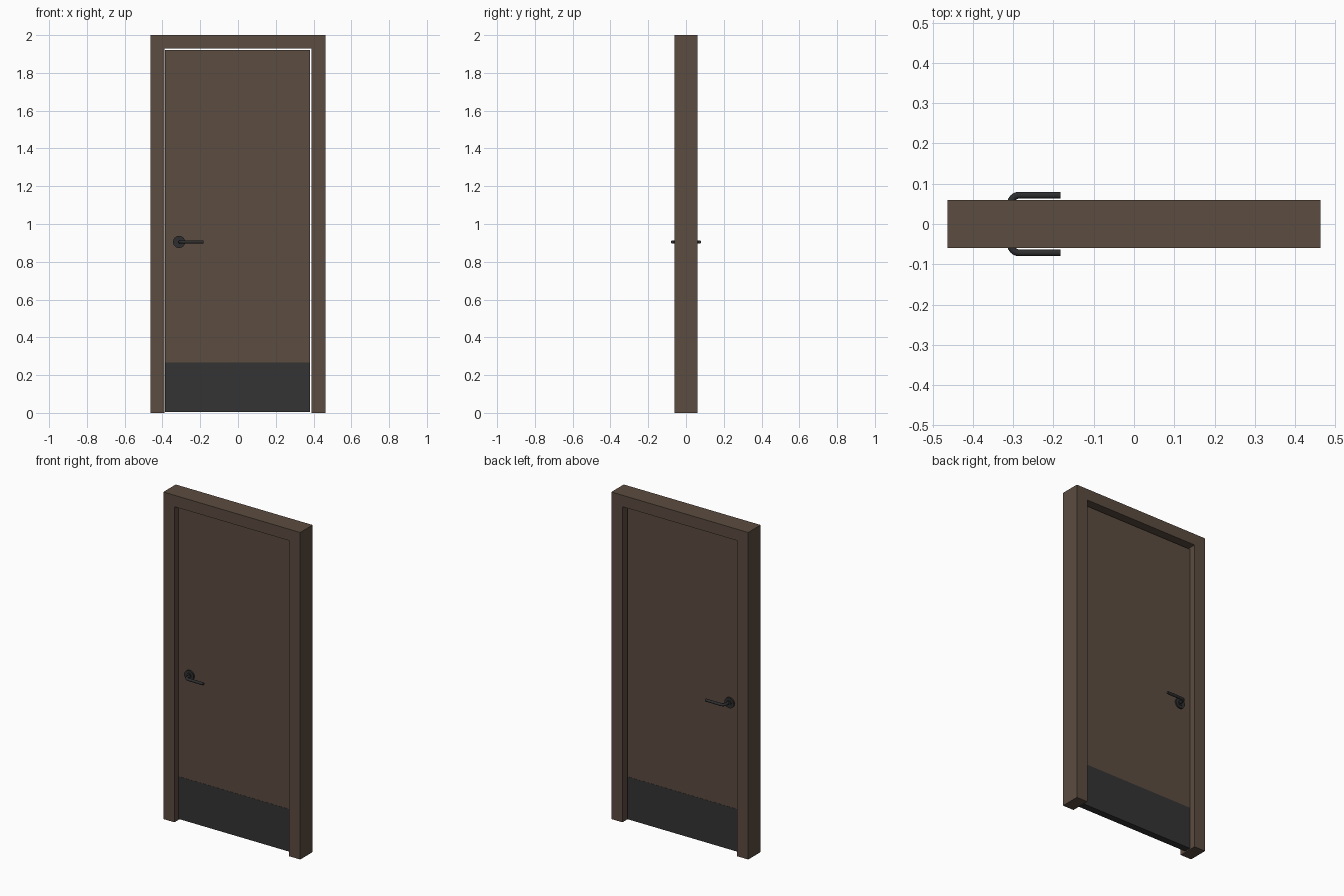
import bpy, bmesh, math
from mathutils import Vector, Matrix

if "Cube" in bpy.data.objects:
    bpy.data.objects.remove(bpy.data.objects["Cube"])


def material(name, rgb):
    m = bpy.data.materials.new(name)
    m.diffuse_color = (*rgb, 1)
    m.use_nodes = True
    m.node_tree.nodes["Principled BSDF"].inputs["Base Color"].default_value = m.diffuse_color
    return m


BROWN = material("brown_paint", (0.105, 0.072, 0.052))
PLATE = material("dark_grey_plate", (0.034, 0.034, 0.034))
METAL = material("black_metal", (0.027, 0.027, 0.029))


def finish(name, bm, mat, smooth=False):
    bmesh.ops.recalc_face_normals(bm, faces=bm.faces)
    me = bpy.data.meshes.new(name)
    bm.to_mesh(me)
    bm.free()
    me.materials.append(mat)
    ob = bpy.data.objects.new(name, me)
    bpy.context.collection.objects.link(ob)
    if smooth:
        bpy.ops.object.select_all(action='DESELECT')
        ob.select_set(True)
        bpy.context.view_layer.objects.active = ob
        bpy.ops.object.shade_smooth_by_angle(angle=math.radians(40))
    return ob


def box(name, lo, hi, mat):
    lo, hi = Vector(lo), Vector(hi)
    bm = bmesh.new()
    bmesh.ops.create_cube(bm, size=1, matrix=Matrix.LocRotScale(
        (lo + hi) / 2, None, hi - lo))
    return finish(name, bm, mat)


# Door frame: one U-shaped profile pushed through the wall depth
W, IN, TOP, HEAD, D = 0.463, 0.388, 2.0, 1.93, 0.06
outline = [(-W, 0), (-W, TOP), (W, TOP), (W, 0),
           (IN, 0), (IN, HEAD), (-IN, HEAD), (-IN, 0)]
bm = bmesh.new()
face = bm.faces.new([bm.verts.new((x, -D, z)) for x, z in outline])
ext = bmesh.ops.extrude_face_region(bm, geom=[face], use_keep_orig=True)
bmesh.ops.translate(bm, vec=(0, 2 * D, 0),
                    verts=[v for v in ext["geom"] if isinstance(v, bmesh.types.BMVert)])
finish("door_frame", bm, BROWN)

# Door leaf and the kick plate wrapped round its foot
box("door_leaf", (-0.387, -0.02, 0.265), (0.381, 0.02, 1.92), BROWN)
box("kick_plate", (-0.387, -0.021, 0.006), (0.381, 0.021, 0.266), PLATE)

# Handles on both sides
HX, HZ, LY = -0.312, 0.905, 0.0715


def disc(name, side, r, y0, y1):
    bm = bmesh.new()
    bmesh.ops.create_cone(
        bm, cap_ends=True, segments=32, radius1=r, radius2=r, depth=y1 - y0,
        matrix=Matrix.Translation((HX, side * (y0 + y1) / 2, HZ))
        @ Matrix.Rotation(math.pi / 2, 4, 'X'))
    finish(name, bm, METAL, True)


def lever(name, side):
    # Round bar: out of the door, round a bend, then along the door
    bend, r, n = 0.022, 0.0085, 16
    x0 = HX + 0.005
    path = [((x0, 0.02), 0.0)]
    for i in range(9):
        a = math.pi / 2 * i / 8
        path.append(((x0 + bend * (1 - math.cos(a)),
                      LY - bend + bend * math.sin(a)), a))
    path.append(((-0.183, LY), math.pi / 2))
    bm = bmesh.new()
    rings = []
    for (x, y), a in path:
        ring = []
        for k in range(n):
            t = 2 * math.pi * k / n
            ring.append(bm.verts.new((x + r * math.cos(t) * math.cos(a),
                                      side * (y - r * math.cos(t) * math.sin(a)),
                                      HZ + r * math.sin(t))))
        rings.append(ring)
    for p, q in zip(rings, rings[1:]):
        for k in range(n):
            bm.faces.new((p[k], p[(k + 1) % n], q[(k + 1) % n], q[k]))
    bm.faces.new(rings[0])
    bm.faces.new(rings[-1])
    finish(name, bm, METAL, True)


for label, side in (("front", -1), ("back", 1)):
    disc(label + "_handle_rose", side, 0.032, 0.019, 0.029)
    disc(label + "_handle_collar", side, 0.015, 0.028, 0.034)
    lever(label + "_handle_lever", side)
